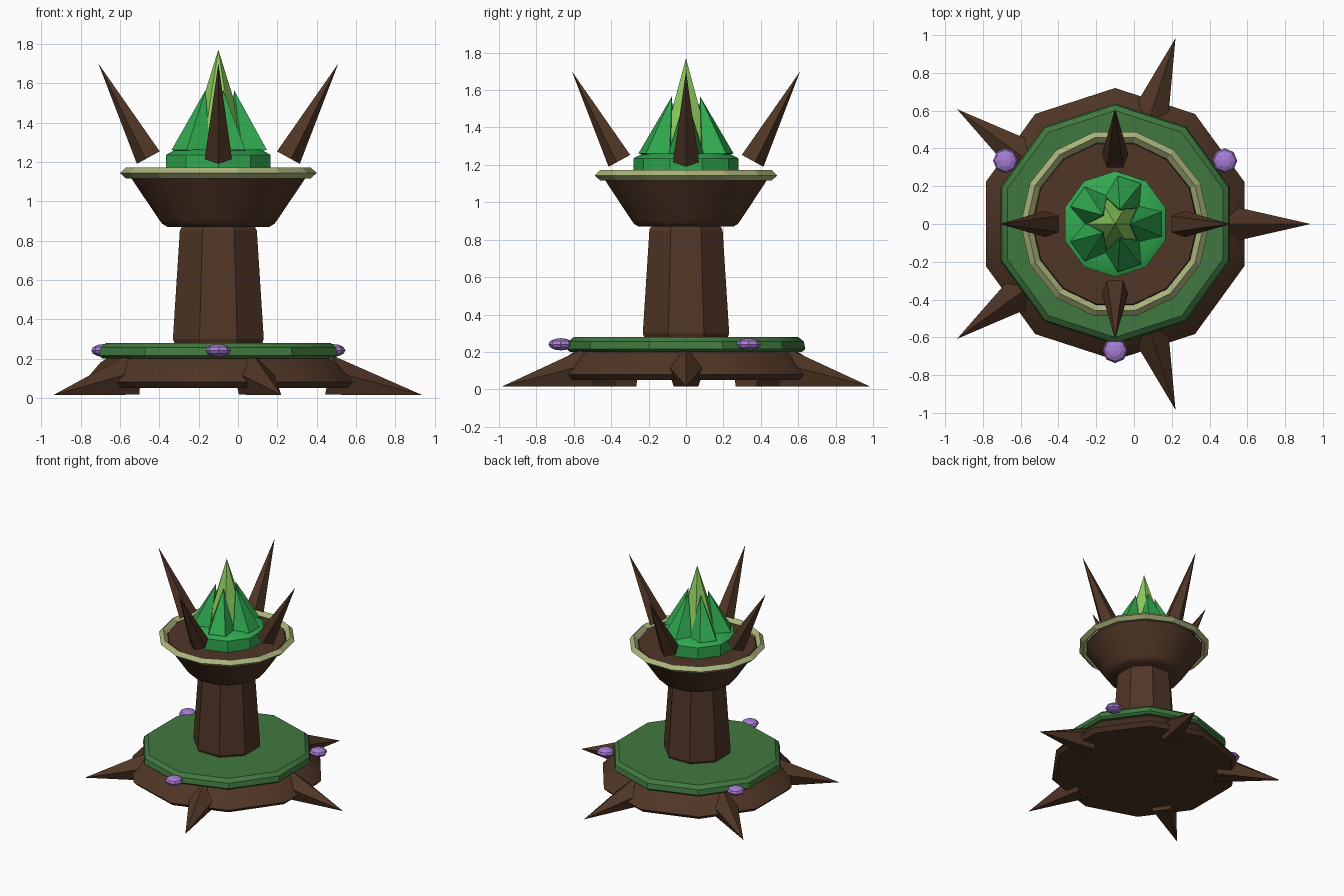
import bpy
import bmesh
from math import cos, sin, pi, radians
from mathutils import Vector

AXIS_X = -0.1

old = bpy.data.objects.get("Cube")
if old:
    bpy.data.objects.remove(old, do_unlink=True)


def material(name, rgb):
    m = bpy.data.materials.new(name)
    m.use_nodes = True
    color = (*rgb, 1)
    m.diffuse_color = color
    bsdf = m.node_tree.nodes["Principled BSDF"]
    bsdf.inputs["Base Color"].default_value = color
    bsdf.inputs["Roughness"].default_value = 0.8
    return m


BARK = material("bark_brown", (0.08, 0.037, 0.019))
MOSS = material("moss_green", (0.052, 0.19, 0.05))
RIM = material("pale_rim", (0.41, 0.46, 0.2))
FLAME = material("flame_green", (0.03, 0.4, 0.08))
TIP = material("light_green", (0.26, 0.6, 0.11))
PURPLE = material("mushroom_purple", (0.38, 0.2, 0.66))


def finish(name, bm, mat, smooth=0):
    bmesh.ops.recalc_face_normals(bm, faces=bm.faces)
    mesh = bpy.data.meshes.new(name)
    bm.to_mesh(mesh)
    bm.free()
    mesh.materials.append(mat)
    obj = bpy.data.objects.new(name, mesh)
    obj.location.x = AXIS_X
    bpy.context.collection.objects.link(obj)
    if smooth:
        bpy.ops.object.select_all(action="DESELECT")
        obj.select_set(True)
        bpy.context.view_layer.objects.active = obj
        bpy.ops.object.shade_smooth_by_angle(angle=radians(smooth))
    return obj


def lathe(name, profile, sides, start, mat, closed=False, smooth=0):
    """Polygonal turned part; profile holds (radius, height) pairs."""
    bm = bmesh.new()
    rings = []
    for r, z in profile:
        angles = [start + 2 * pi * i / sides for i in range(sides)]
        rings.append([bm.verts.new((r * cos(a), r * sin(a), z)) for a in angles])
    pairs = list(zip(rings, rings[1:]))
    if closed:
        pairs.append((rings[-1], rings[0]))
    else:
        bm.faces.new(rings[0])
        bm.faces.new(rings[-1])
    for low, high in pairs:
        for i in range(sides):
            j = (i + 1) % sides
            bm.faces.new((low[i], low[j], high[j], high[i]))
    return finish(name, bm, mat, smooth)


def thorn(name, angle, base, tip, radius, lean, mat, sides=5):
    """Cone from base to tip, both (distance, height) along a direction.
    lean picks which side of the cone carries a ridge."""
    out = Vector((cos(angle), sin(angle), 0))
    side = Vector((-sin(angle), cos(angle), 0))
    up = Vector((0, 0, 1))
    b = out * base[0] + up * base[1]
    t = out * tip[0] + up * tip[1]
    ridge = (t - b).normalized().cross(side) * lean
    bm = bmesh.new()
    ring = []
    for i in range(sides):
        a = 2 * pi * i / sides
        ring.append(bm.verts.new(b + (ridge * cos(a) + side * sin(a)) * radius))
    apex = bm.verts.new(t)
    bm.faces.new(ring)
    for i in range(sides):
        bm.faces.new((ring[i], ring[(i + 1) % sides], apex))
    return finish(name, bm, mat)


# Ground mound, moss slab and trunk
lathe("root_mound", [(0.69, 0.05), (0.72, 0.08), (0.63, 0.18), (0.59, 0.205)],
      10, pi / 2, BARK, smooth=30)
lathe("moss_slab", [(0.62, 0.2), (0.638, 0.215), (0.63, 0.255), (0.6, 0.28)],
      10, pi / 2, MOSS, smooth=30)
lathe("trunk", [(0.24, 0.275), (0.25, 0.3), (0.212, 0.85), (0.195, 0.88)],
      8, pi / 8, BARK)

# Bowl with its pale rim
lathe("bowl", [(0.26, 0.87), (0.285, 0.885), (0.3, 0.905), (0.445, 1.12), (0.435, 1.145)],
      14, 0, BARK, smooth=35)
lathe("bowl_rim", [(0.5, 1.143), (0.47, 1.172), (0.44, 1.143), (0.47, 1.116)],
      14, 0, RIM, closed=True)

# Flame: low drum, five outer tongues and a bright core
lathe("flame_drum", [(0.28, 1.14), (0.28, 1.235), (0.23, 1.262)],
      10, pi / 2, FLAME, smooth=30)
for i in range(5):
    thorn(f"flame_tongue_{i + 1}", i * 2 * pi / 5, (0.16, 1.24), (0.08, 1.565),
          0.11, 1, FLAME)
thorn("flame_core", 0, (0, 1.24), (0, 1.77), 0.165, 1, TIP, 6)

# Four claws around the bowl
for i in range(4):
    thorn(f"claw_{i + 1}", i * pi / 2, (0.35, 1.225), (0.61, 1.70), 0.073, -1, BARK)

# Five roots spreading on the ground
for i in range(5):
    root = thorn(f"root_{i + 1}", i * 2 * pi / 5, (0.56, 0.105), (1.035, 0.015),
                 0.112, 1, BARK)
    # Keep the root resting on the ground plane
    for v in root.data.vertices:
        v.co.z = max(v.co.z, 0)

# Three flattened mushrooms on the slab edge
for i in range(3):
    a = radians(30 + 120 * i)
    bm = bmesh.new()
    bmesh.ops.create_uvsphere(bm, u_segments=8, v_segments=6, radius=0.066)
    bmesh.ops.scale(bm, vec=(1, 1, 0.5), verts=bm.verts)
    bmesh.ops.translate(bm, vec=(0.67 * cos(a), 0.67 * sin(a), 0.241), verts=bm.verts)
    finish(f"mushroom_{i + 1}", bm, PURPLE)
